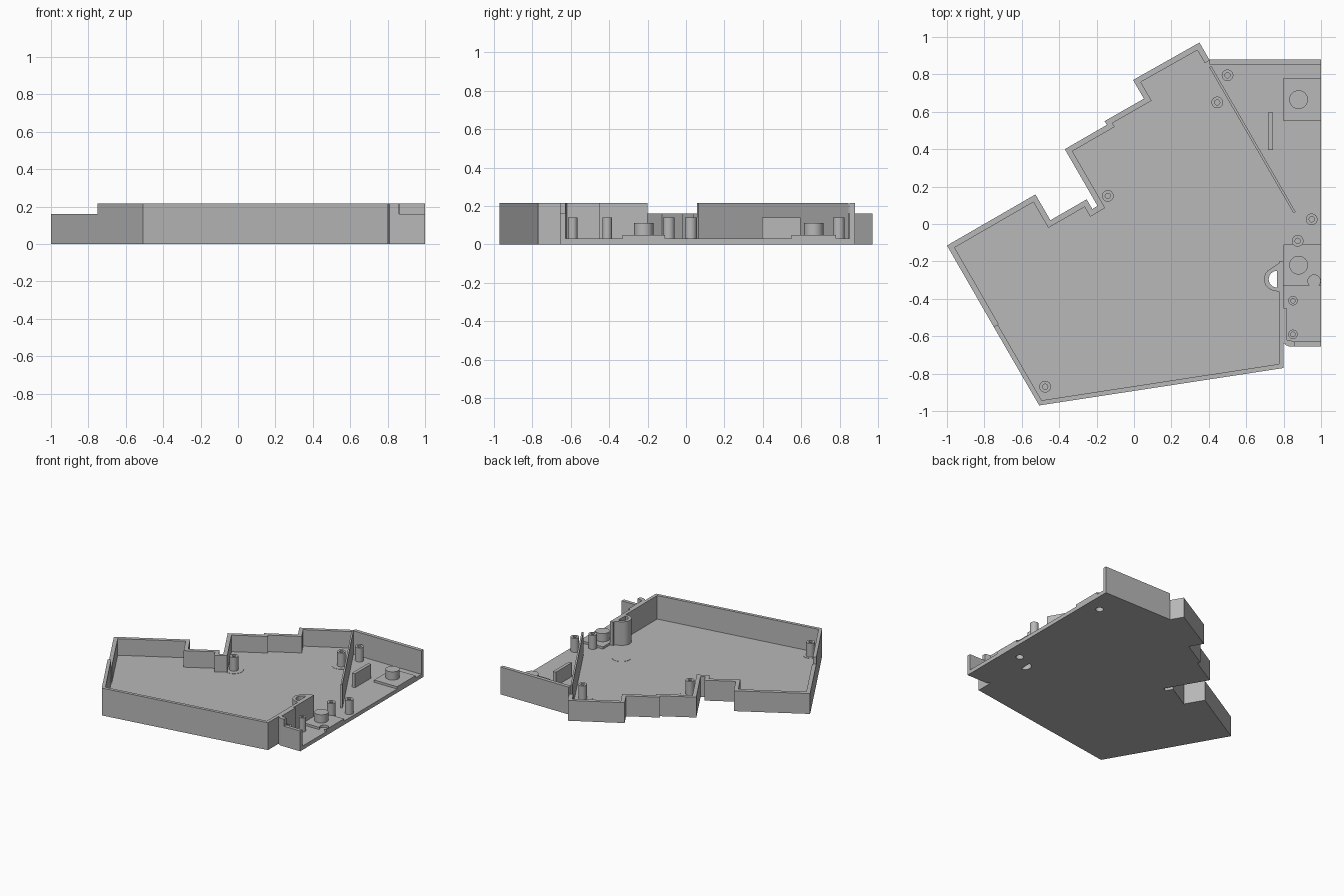
import bpy, bmesh, math
from mathutils import Vector

cube = bpy.data.objects.get("Cube")
if cube:
    bpy.data.objects.remove(cube, do_unlink=True)

grey = bpy.data.materials.new("plain grey")
grey.use_nodes = True
COLOUR = (0.48, 0.48, 0.48, 1)
grey.diffuse_color = COLOUR
grey.node_tree.nodes["Principled BSDF"].inputs["Base Color"].default_value = COLOUR

FLOOR, LOW, HIGH = 0.03, 0.16, 0.215
WALL = 0.03


def finish(name, bm):
    bmesh.ops.recalc_face_normals(bm, faces=bm.faces)
    mesh = bpy.data.meshes.new(name)
    bm.to_mesh(mesh)
    bm.free()
    mesh.materials.append(grey)
    ob = bpy.data.objects.new(name, mesh)
    bpy.context.collection.objects.link(ob)
    return ob


def prism(name, pts, z0, z1):
    """Extrude a flat outline from z0 up to z1."""
    bm = bmesh.new()
    face = bm.faces.new([bm.verts.new((x, y, z0)) for x, y in pts])
    top = bmesh.ops.extrude_face_region(bm, geom=[face])["geom"]
    verts = [v for v in top if isinstance(v, bmesh.types.BMVert)]
    bmesh.ops.translate(bm, verts=verts, vec=(0, 0, z1 - z0))
    return finish(name, bm)


def box(name, x0, x1, y0, y1, z0, z1):
    return prism(name, [(x0, y0), (x1, y0), (x1, y1), (x0, y1)], z0, z1)


def disc(x, y, r, n=32):
    return [(x + r * math.cos(math.tau * i / n), y + r * math.sin(math.tau * i / n))
            for i in range(n)]


def wall(name, path, thick, z1):
    """Wall along a path, thickened to its left with mitred corners."""
    pts = [Vector(p) for p in path]
    dirs = [(b - a).normalized() for a, b in zip(pts, pts[1:])]
    left = [Vector((-d.y, d.x)) for d in dirs]
    inner = []
    for i, p in enumerate(pts):
        a, b = left[max(i - 1, 0)], left[min(i, len(left) - 1)]
        inner.append(p + (a + b) * thick / (1 + a.dot(b)))
    return prism(name, [tuple(p) for p in pts + inner[::-1]], 0, z1)


def cut(ob, outline, z0, z1):
    cutter = prism("cutter", outline, z0, z1)
    cutter.hide_render = True
    mod = ob.modifiers.new("cut", "BOOLEAN")
    mod.operation, mod.solver, mod.object = "DIFFERENCE", "EXACT", cutter
    bpy.context.view_layer.objects.active = ob
    bpy.ops.object.modifier_apply(modifier=mod.name)
    bpy.data.objects.remove(cutter, do_unlink=True)


def post(name, x, y, r, hole):
    ob = prism(name, disc(x, y, r), 0.02, 0.14)
    cut(ob, disc(x, y, hole, 20), 0.05, 0.2)
    return ob


# Outline of the tray, split into low rim, high rim and side strip
low_path = [(0.405, 0.875), (0.35, 0.97), (-0.005, 0.77), (0.053, 0.67), (-0.157, 0.55),
            (-0.145, 0.53), (-0.37, 0.4), (-0.195, 0.097), (-0.223, 0.08),
            (-0.253, 0.132), (-0.447, 0.02), (-0.527, 0.158), (-1, -0.115), (-0.75, -0.55)]
high_path = [(-0.75, -0.55), (-0.507, -0.97), (0.8, -0.77), (0.8, -0.2)]
strip = [(0.8, -0.63), (0.81, -0.647), (0.83, -0.655), (1, -0.655), (1, 0.88), (0.405, 0.88)]

floor = prism("floor", low_path + high_path[1:3] + strip, 0, FLOOR)
wall("low_rim", low_path, WALL, LOW)
wall("high_rim", high_path, 0.025, HIGH)

# Side strip walls
box("back_wall", 0.405, 1, 0.852, 0.88, 0, HIGH)
box("strip_side_wall", 0.79, 0.815, -0.64, -0.45, 0, HIGH)
prism("strip_front_wall_high", [(0.8, -0.63), (0.81, -0.647), (0.83, -0.655), (0.86, -0.655),
                                (0.86, -0.628), (0.8, -0.615)], 0, HIGH)
box("strip_front_wall_low", 0.86, 1, -0.655, -0.628, 0, LOW)
wall("diagonal_divider", [(0.853, 0.058), (0.402, 0.838)], -0.013, HIGH)
box("upright_plate", 0.717, 0.742, 0.395, 0.595, 0.02, 0.14)

# Hollow lug beside the strip
cx, cy = 0.765, -0.295
arc = [math.radians(d) for d in range(135, 271, 15)]
lug = prism("lug", [(0.79, -0.2)] + [(cx + 0.07 * math.cos(a), cy + 0.065 * math.sin(a)) for a in arc]
            + [(0.79, -0.36)], 0, HIGH)
half = [math.radians(d) for d in range(90, 271, 15)]
lug_hole = [(cx + 0.045 * math.cos(a), cy + 0.045 * math.sin(a)) for a in half]
for ob in (lug, floor):
    cut(ob, lug_hole, -0.1, 0.3)

# Pads with round pegs, hollow from below
for side, y0, y1 in (("back", 0.55, 0.78), ("front", -0.33, -0.11)):
    y = (y0 + y1) / 2
    pad = box(side + "_pad", 0.8, 1, y0, y1, 0.02, 0.048)
    peg = prism(side + "_peg", disc(0.88, y, 0.05), 0.04, 0.112)
    for ob in (floor, pad, peg):
        cut(ob, disc(0.88, y, 0.028, 20), -0.1, 0.09)
    if side == "front":
        cut(pad, disc(0.963, -0.305, 0.033), FLOOR, 0.1)

# Screw posts
posts = [(0.5, 0.795), (0.445, 0.65), (-0.14, 0.15), (-0.475, -0.87), (0.95, 0.025), (0.875, -0.09)]
for i, (x, y) in enumerate(posts):
    post(f"screw_post_{i + 1}", x, y, 0.031, 0.014)
for i, y in enumerate((-0.41, -0.59)):
    post(f"small_post_{i + 1}", 0.85, y, 0.025, 0.012)

# Flat round bosses on the floor
for i, (x, y) in enumerate(posts[1:4] + [(0.61, -0.07)]):
    prism(f"floor_boss_{i + 1}", disc(x, y, 0.05 if i == 2 else 0.07), 0.02, FLOOR + 0.002)

# Smooth the round parts, keep edges sharp
bpy.ops.object.select_all(action="DESELECT")
for ob in bpy.context.collection.objects:
    if ob.type == "MESH" and any(k in ob.name for k in ("post", "peg", "lug")):
        ob.select_set(True)
        bpy.context.view_layer.objects.active = ob
bpy.ops.object.shade_smooth_by_angle(angle=math.radians(30))
